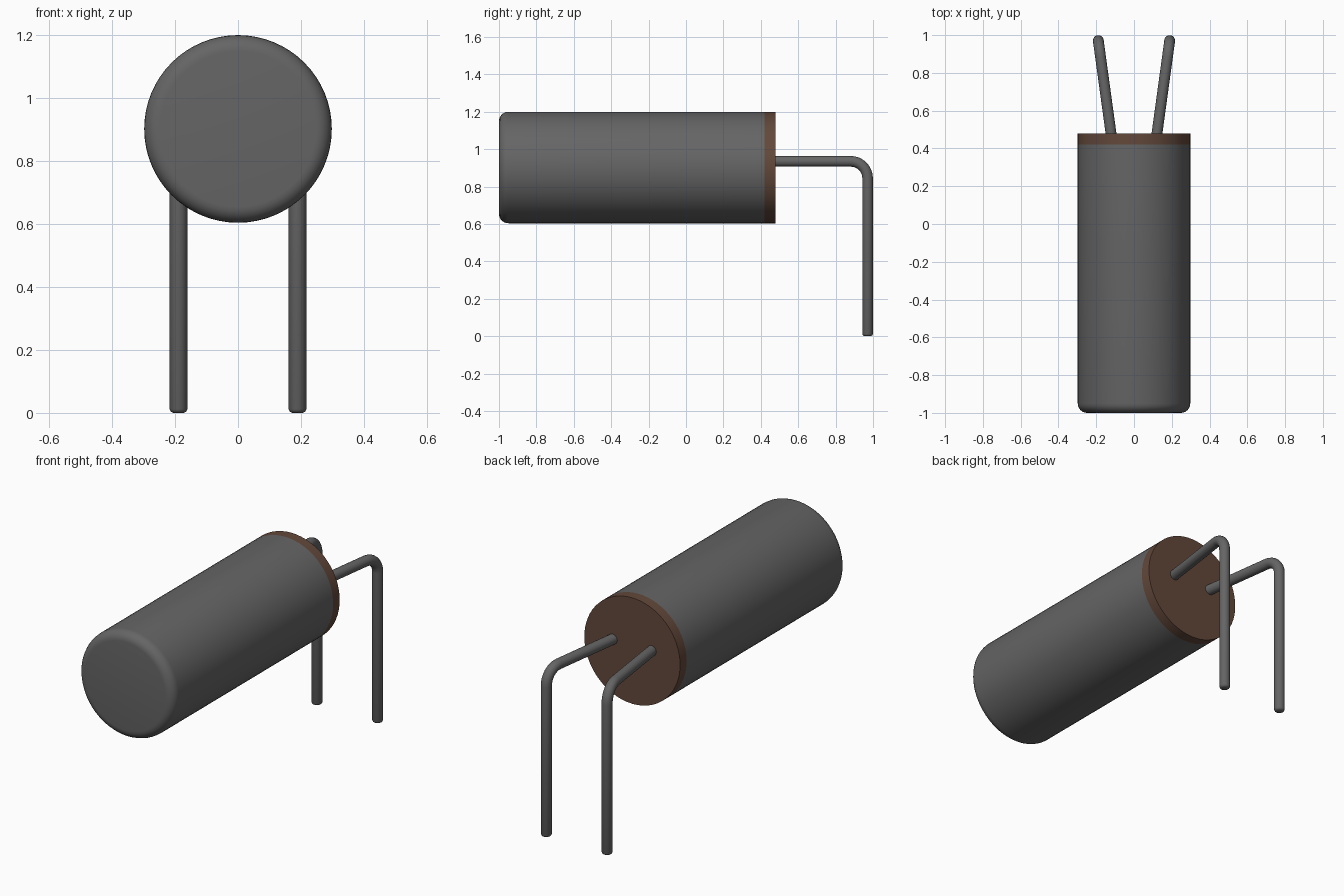
import bpy, bmesh, math
from mathutils import Vector

old = bpy.data.objects.get("Cube")
if old:
    bpy.data.objects.remove(old, do_unlink=True)


def material(name, rgb):
    m = bpy.data.materials.new(name)
    m.use_nodes = True
    m.diffuse_color = (*rgb, 1)
    m.node_tree.nodes["Principled BSDF"].inputs["Base Color"].default_value = (*rgb, 1)
    return m


GREY = material("dark grey", (0.13, 0.13, 0.13))
BROWN = material("dark brown", (0.125, 0.065, 0.043))


def tube(name, rings, segs, mat):
    """Skin rings given as (centre, side axis, up axis, radius), capping both ends."""
    bm = bmesh.new()
    loops = []
    for c, s, u, r in rings:
        angles = [2 * math.pi * i / segs for i in range(segs)]
        loops.append([bm.verts.new(c + r * (s * math.cos(a) + u * math.sin(a))) for a in angles])
    for a, b in zip(loops, loops[1:]):
        for i in range(segs):
            j = (i + 1) % segs
            bm.faces.new((a[i], a[j], b[j], b[i]))
    bm.faces.new(loops[0])
    bm.faces.new(loops[-1])
    bmesh.ops.recalc_face_normals(bm, faces=bm.faces)
    me = bpy.data.meshes.new(name)
    bm.to_mesh(me)
    bm.free()
    me.materials.append(mat)
    ob = bpy.data.objects.new(name, me)
    bpy.context.collection.objects.link(ob)
    bpy.ops.object.select_all(action='DESELECT')
    ob.select_set(True)
    bpy.context.view_layer.objects.active = ob
    bpy.ops.object.shade_smooth_by_angle(angle=math.radians(35))
    return ob


X, Z = Vector((1, 0, 0)), Vector((0, 0, 1))
R, AXIS_Z = 0.298, 0.902


def lathe(name, profile, mat):
    """Turned part along y from (y, radius) pairs."""
    tube(name, [(Vector((0, y, AXIS_Z)), X, Z, r) for y, r in profile], 64, mat)


# Can with a rounded front rim
RIM = 0.05
rim = [(-1 + RIM * (1 - math.sin(t)), R - RIM * (1 - math.cos(t)))
       for t in (math.pi / 2 * (1 - i / 6) for i in range(7))]
lathe("can_body", rim + [(0.42, R)], GREY)

# Sealing disc at the back
lathe("end_seal", [(0.42, R), (0.478, R)], BROWN)

# Bent wire leads, splayed apart and turned down to the ground
WIRE, BEND, LEAD_Z = 0.0285, 0.09, 0.935
for side, label in ((1, "left"), (-1, "right")):
    start = Vector((side * 0.119, 0.46, LEAD_Z))
    run = Vector((side * 0.189, 0.971, LEAD_Z)) - start
    d = run.normalized()
    across = d.cross(Z)
    elbow = start + d * (run.length - BEND) - Z * BEND   # centre of the bend
    rings = [(start, across, Z, WIRE)]
    for i in range(9):
        t = math.pi / 2 * i / 8
        out = Z * math.cos(t) + d * math.sin(t)
        rings.append((elbow + out * BEND, across, out, WIRE))
    foot = start + run
    for z, r in ((0.012, WIRE), (0.004, WIRE - 0.004), (0, WIRE - 0.011)):
        rings.append((Vector((foot.x, foot.y, z)), across, d, r))
    tube(label + "_lead", rings, 20, GREY)
